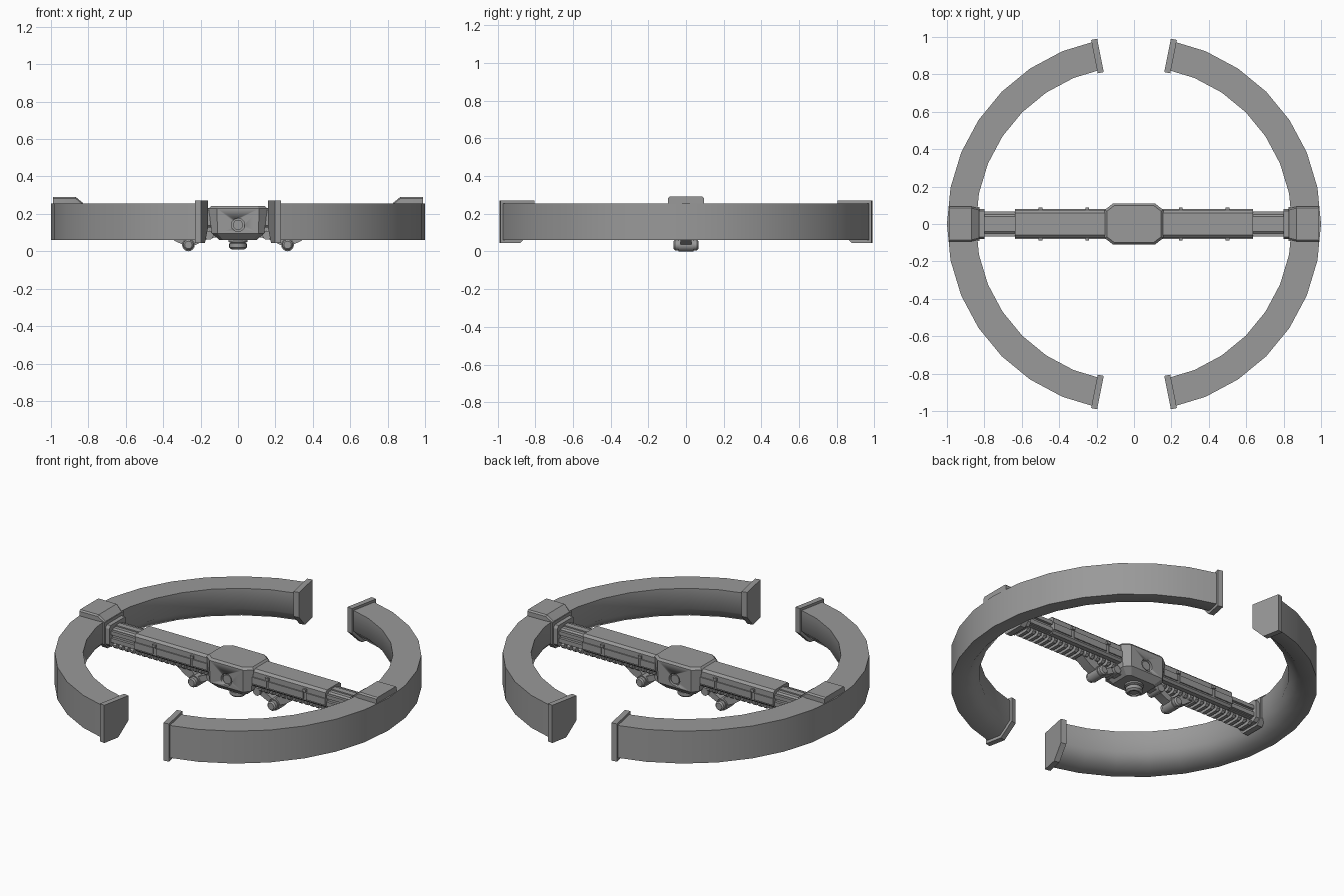
import bpy, bmesh, math

if "Cube" in bpy.data.objects:
    bpy.data.objects.remove(bpy.data.objects["Cube"])

grey = bpy.data.materials.new("mid grey")
grey.diffuse_color = (0.32, 0.32, 0.32, 1)
grey.use_nodes = True
grey.node_tree.nodes["Principled BSDF"].inputs["Base Color"].default_value = grey.diffuse_color


def solid(name, rings, angle=25):
    """Bridge equal-sized point loops, cap both ends, shade by angle."""
    bm = bmesh.new()
    loops = [[bm.verts.new(p) for p in ring] for ring in rings]
    n = len(loops[0])
    for a, b in zip(loops, loops[1:]):
        for i in range(n):
            j = (i + 1) % n
            bm.faces.new((a[i], a[j], b[j], b[i]))
    bm.faces.new(loops[0])
    bm.faces.new(loops[-1])
    bmesh.ops.recalc_face_normals(bm, faces=bm.faces)
    me = bpy.data.meshes.new(name)
    bm.to_mesh(me)
    bm.free()
    ob = bpy.data.objects.new(name, me)
    bpy.context.collection.objects.link(ob)
    me.materials.append(grey)
    bpy.ops.object.select_all(action='DESELECT')
    ob.select_set(True)
    bpy.context.view_layer.objects.active = ob
    bpy.ops.object.shade_smooth_by_angle(angle=math.radians(angle))
    return ob


def box(name, x0, x1, y0, y1, z0, z1):
    return solid(name, [[(x, y0, z0), (x, y1, z0), (x, y1, z1), (x, y0, z1)]
                        for x in (x0, x1)])


def along_x(name, profile, x0, x1):
    """Extrude a (y, z) profile along x."""
    return solid(name, [[(x, y, z) for y, z in profile] for x in (x0, x1)])


def along_y(name, profile, y0, y1):
    """Extrude an (x, z) profile along y."""
    return solid(name, [[(x, y, z) for x, z in profile] for y in (y0, y1)])


def lathe(name, steps, cx, cy, cz, axis, n=16):
    """Stack circles given as (position, radius) along the y or z axis."""
    rings = []
    for t, r in steps:
        ring = []
        for i in range(n):
            a = 2 * math.pi * i / n
            c, s = r * math.cos(a), r * math.sin(a)
            ring.append((cx + c, cy + t, cz + s) if axis == 'y' else (cx + c, cy + s, cz + t))
        rings.append(ring)
    return solid(name, rings)


def both(profile):
    """Complete a right-hand (y, z) half profile listed bottom to top."""
    return profile + [(-y, z) for y, z in reversed(profile)]


STEP = math.radians(11.25)
RING = [(1.0, 0.065), (1.0, 0.26), (0.845, 0.26), (0.845, 0.135), (0.915, 0.065)]
CAP = [(1.01, 0.048), (1.01, 0.275), (0.828, 0.275), (0.828, 0.125), (0.905, 0.048)]

for side, s in (("right", 1), ("left", -1)):
    # half ring with a plate on each end
    solid(side + "_half_ring",
          [[(s * r * math.cos(k * STEP), r * math.sin(k * STEP), z) for r, z in RING]
           for k in range(-7, 8)], 50)
    for end, e in (("back", 1), ("front", -1)):
        a = e * 7 * STEP
        tx, ty = e * math.sin(a), -e * math.cos(a)  # tangent back into the ring
        solid(side + "_" + end + "_end_plate",
              [[(s * (r * math.cos(a) + d * tx), r * math.sin(a) + d * ty, z) for r, z in CAP]
               for d in (0, 0.033)])

    # clamp over the ring and the bracket on its inner wall
    solid(side + "_clamp",
          [[(s * x, y, z) for y, z in both([(w, 0.245), (w, top - 0.008), (w - 0.008, top)])]
           for x, w, top in ((0.828, 0.083, 0.262), (0.868, 0.093, 0.295), (0.99, 0.095, 0.295))])
    along_x(side + "_clamp_wall", both([(0.06, 0.095), (0.09, 0.13), (0.09, 0.26)]),
            s * 0.825, s * 0.86)
    along_x(side + "_clamp_socket", both([(0.06, 0.11), (0.08, 0.13), (0.08, 0.225), (0.07, 0.242)]),
            s * 0.80, s * 0.83)

    # telescoping inner beam with a raised spine and side rails
    along_x(side + "_inner_beam", both([(0.05, 0.135), (0.05, 0.21), (0.04, 0.218)]),
            s * 0.10, s * 0.81)
    box(side + "_inner_spine", s * 0.60, s * 0.81, -0.018, 0.018, 0.21, 0.225)
    for e in (1, -1):
        box(side + "_inner_rail", s * 0.60, s * 0.81, e * 0.045, e * 0.066, 0.185, 0.207)
        box(side + "_lower_rail", s * 0.60, s * 0.81, e * 0.045, e * 0.066, 0.14, 0.165)

    # outer beam sleeve with side panels and small pins
    along_x(side + "_beam_sleeve",
            both([(0.062, 0.13), (0.074, 0.142), (0.074, 0.222), (0.06, 0.235)]),
            s * 0.13, s * 0.635)
    for e in (1, -1):
        for x0, x1 in ((0.15, 0.245), (0.26, 0.49), (0.51, 0.635)):
            box(side + "_side_panel", s * x0, s * x1, e * 0.07, e * 0.081, 0.15, 0.19)
        for x in (0.25, 0.50):
            box(side + "_pin", s * (x - 0.01), s * (x + 0.01), e * 0.07, e * 0.087, 0.195, 0.212)

    # toothed rail under the beam
    box(side + "_rail_core", s * 0.12, s * 0.80, -0.03, 0.03, 0.115, 0.14)
    for i in range(17):
        x = 0.17 + i * 0.038
        along_x(side + "_rail_tooth", both([(0.036, 0.095), (0.05, 0.107), (0.05, 0.118), (0.036, 0.13)]),
                s * x, s * (x + 0.02))

    # pod hung from an arm and a sloping bracket
    lathe(side + "_pod", [(-0.066, 0.02), (-0.058, 0.028), (-0.04, 0.028), (-0.04, 0.034),
                          (0.04, 0.034), (0.04, 0.028), (0.058, 0.028), (0.066, 0.02)],
          s * 0.265, 0, 0.038, 'y')
    along_y(side + "_pod_bracket",
            [(s * x, z) for x, z in ((0.31, 0.12), (0.40, 0.12), (0.40, 0.105), (0.335, 0.058),
                                     (0.285, 0.035), (0.25, 0.05))], -0.03, 0.03)
    along_y(side + "_pod_arm",
            [(s * x, z) for x, z in ((0.09, 0.13), (0.15, 0.115), (0.26, 0.06), (0.245, 0.03),
                                     (0.15, 0.075), (0.09, 0.08))], -0.028, 0.028)
    lathe(side + "_arm_knuckle", [(-0.045, 0.024), (0.045, 0.024)], s * 0.155, 0, 0.09, 'y')

# central housing: chamfered octagon narrowing towards its base
hub = solid("central_housing",
            [[(hx, -cy, z), (hx, cy, z), (cx, hy, z), (-cx, hy, z),
              (-hx, cy, z), (-hx, -cy, z), (-cx, -hy, z), (cx, -hy, z)]
             for z, hx, cx, hy, cy in ((0.065, 0.10, 0.08, 0.075, 0.055),
                                       (0.10, 0.14, 0.11, 0.11, 0.075),
                                       (0.232, 0.157, 0.112, 0.11, 0.075),
                                       (0.245, 0.145, 0.104, 0.10, 0.068))])

# round recesses in the front and back of the housing
for e in (-1, 1):
    cutter = lathe("recess_cutter", [(-0.02, 0.036), (0.02, 0.036)], 0, e * 0.11, 0.145, 'y', 20)
    cut = hub.modifiers.new("recess", 'BOOLEAN')
    cut.operation = 'DIFFERENCE'
    cut.object = cutter
    bpy.context.view_layer.objects.active = hub
    bpy.ops.object.modifier_apply(modifier=cut.name)
    bpy.data.objects.remove(cutter)
    lathe("recess_button", [(-0.006, 0.027), (0.006, 0.027)], 0, e * 0.098, 0.145, 'y', 20)

# stepped lens under the housing
lathe("lens", [(0.075, 0.052), (0.055, 0.052), (0.05, 0.04), (0.045, 0.047), (0.025, 0.047),
               (0.015, 0.036), (0.015, 0.028), (0.022, 0.024)], 0, 0, 0, 'z', 20)
bpy.ops.object.select_all(action='DESELECT')
# drop everything so the pods rest on the ground
for ob in bpy.data.objects:
    ob.location.z = -0.004
